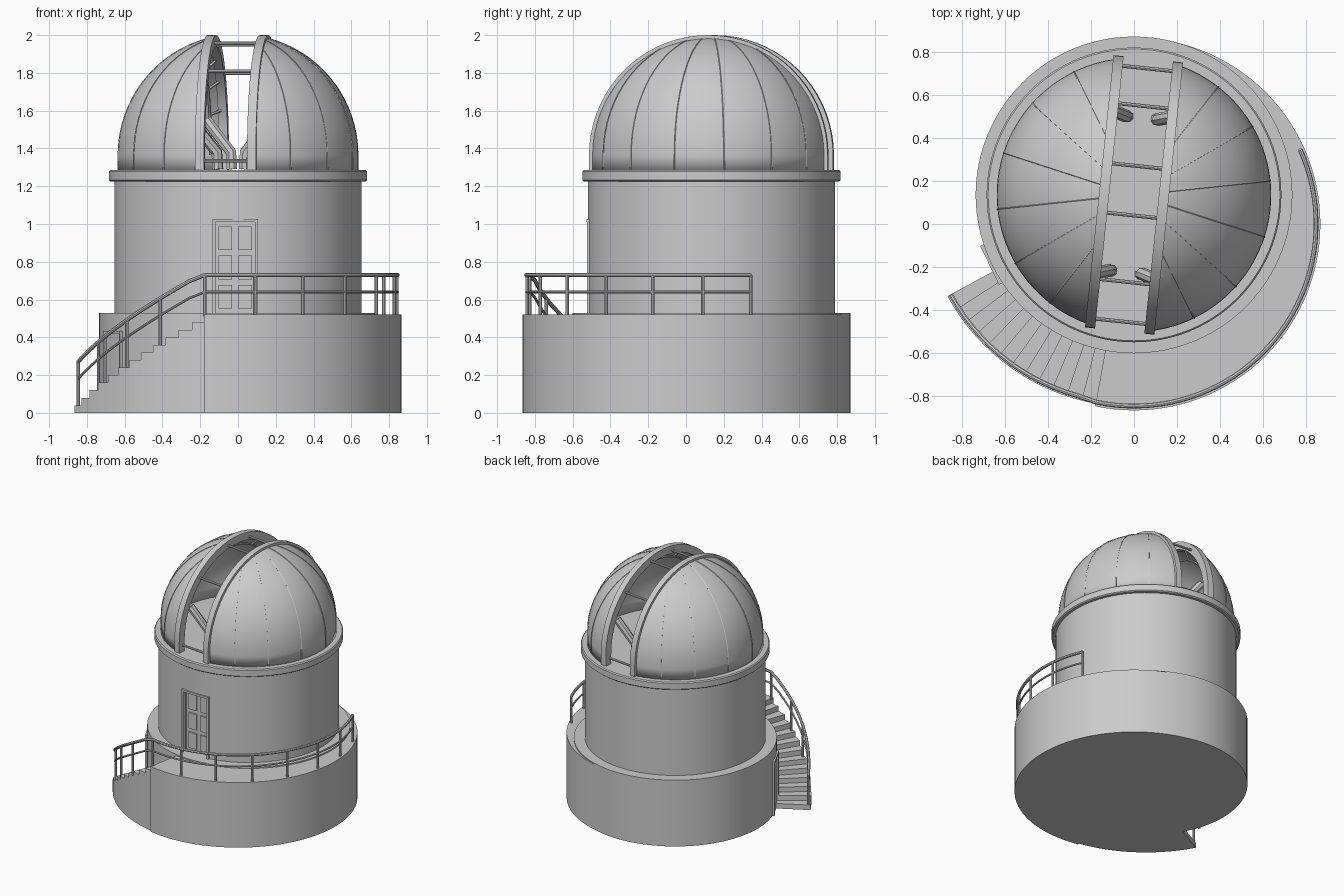
import bpy, bmesh, math
from math import sin, cos, pi, radians, sqrt
from mathutils import Matrix, Vector

if "Cube" in bpy.data.objects:
    bpy.data.objects.remove(bpy.data.objects["Cube"], do_unlink=True)

CY = 0.135                       # tower axis in y
AXIS = Vector((0, CY, 0))
TURN = radians(-6)               # dome rotation
SPRING, DOME_R = 1.365, 0.637    # dome centre height and radius

grey = bpy.data.materials.new("plain_grey")
grey.use_nodes = True
grey.diffuse_color = (0.6, 0.6, 0.6, 1)
grey.node_tree.nodes["Principled BSDF"].inputs["Base Color"].default_value = (0.6, 0.6, 0.6, 1)
parts = []


def finish(name, bm, loc=(0, 0, 0), rot=0.0):
    bmesh.ops.recalc_face_normals(bm, faces=bm.faces)
    me = bpy.data.meshes.new(name)
    bm.to_mesh(me)
    bm.free()
    me.materials.append(grey)
    ob = bpy.data.objects.new(name, me)
    ob.location = loc
    ob.rotation_euler.z = rot
    bpy.context.collection.objects.link(ob)
    parts.append(ob)
    return ob


def lathe_bm(profile, segs=96):
    bm = bmesh.new()
    vs = [bm.verts.new((r, 0, z)) for r, z in profile]
    es = [bm.edges.new(p) for p in zip(vs, vs[1:])]
    bmesh.ops.spin(bm, geom=vs + es, cent=(0, 0, 0), axis=(0, 0, 1),
                   angle=2 * pi, steps=segs)
    bmesh.ops.remove_doubles(bm, verts=bm.verts, dist=1e-4)
    return bm


def prism(name, outline, z0, z1, loc=(0, 0, 0), bm=None):
    own = bm is None
    bm = bm or bmesh.new()
    f = bm.faces.new([bm.verts.new((x, y, z0)) for x, y in outline])
    ext = bmesh.ops.extrude_face_region(bm, geom=[f], use_keep_orig=True)["geom"]
    bmesh.ops.translate(bm, vec=(0, 0, z1 - z0),
                        verts=[g for g in ext if isinstance(g, bmesh.types.BMVert)])
    return finish(name, bm, loc) if own else None


def box(name, centre, size, loc=(0, 0, 0), rot=0.0):
    bm = bmesh.new()
    bmesh.ops.create_cube(bm, size=1, matrix=Matrix.Translation(centre) @ Matrix.Diagonal((*size, 1)))
    return finish(name, bm, loc, rot)


def tube(name, paths, radius, loc=(0, 0, 0), rot=0.0, res=2):
    cu = bpy.data.curves.new(name, "CURVE")
    cu.dimensions = "3D"
    cu.bevel_depth, cu.bevel_resolution, cu.use_fill_caps = radius, res, True
    for pts in paths:
        sp = cu.splines.new("POLY")
        sp.points.add(len(pts) - 1)
        for p, co in zip(sp.points, pts):
            p.co = (*co, 1)
    cu.materials.append(grey)
    ob = bpy.data.objects.new(name, cu)
    ob.location, ob.rotation_euler.z = loc, rot
    bpy.context.collection.objects.link(ob)
    parts.append(ob)
    return ob


def polar(r, deg):
    return (r * cos(radians(deg)), r * sin(radians(deg)))


# Base drum and the wider front terrace
finish("base_drum", lathe_bm([(0, 0), (0.735, 0), (0.735, 0.53), (0, 0.53)]), AXIS)
prism("terrace", [(0, 0.4)] + [polar(0.865, 90 - a) for a in range(0, 193, 3)] + [(-0.1, -0.4)], 0, 0.52)

# Curved staircase, solid to the ground
N, A0, A1 = 12, 208.5, 260.0
bm = bmesh.new()
da = (A1 - A0) / N
for i in range(N):
    a = A0 + i * da
    outline = [polar(0.7, a), polar(0.985, a), polar(0.985, a + da / 2),
               polar(0.985, a + da), polar(0.7, a + da)]
    prism("", outline, 0, 0.52 * (i + 1) / (N + 1), bm=bm)
finish("stairs", bm, AXIS)

# Tower wall with a recessed doorway
tower = finish("tower_wall", lathe_bm([(0, 0.5), (0.655, 0.5), (0.655, 1.25), (0, 1.25)]), AXIS)
cutter = box("door_cutter", (-0.015, -0.52, 0.775), (0.22, 0.1, 0.49))
cutter.hide_render = True
mod = tower.modifiers.new("doorway", "BOOLEAN")
mod.object, mod.solver = cutter, "EXACT"
bpy.context.view_layer.objects.active = tower
bpy.ops.object.modifier_apply(modifier="doorway")
parts.remove(cutter)
bpy.data.objects.remove(cutter, do_unlink=True)

# Front door: two panelled leaves inside a frame
for side, s in (("left", 1), ("right", -1)):
    x = -0.015 + s * 0.053
    for k in range(3):
        box(f"door_panel_{side}_{k}", (x, -0.474, 0.615 + k * 0.155), (0.07, 0.012, 0.125))
    box(f"door_frame_{side}", (-0.015 + s * 0.112, -0.508, 0.775), (0.016, 0.034, 0.5))
box("door_frame_top", (-0.015, -0.51, 1.018), (0.24, 0.034, 0.016))

# Side door beside the foot of the stairs
box("side_door", (0.727, 0, 0.215), (0.012, 0.17, 0.41), AXIS, radians(206))
for s in (-1, 1):
    box("side_door_jamb", (0.73, s * 0.092, 0.215), (0.026, 0.016, 0.43), AXIS, radians(206))
box("side_door_head", (0.733, 0, 0.425), (0.026, 0.2, 0.016), AXIS, radians(206))

# Ring under the dome
finish("dome_ring", lathe_bm([(0, 1.225), (0.675, 1.225), (0.684, 1.232), (0.684, 1.278),
                              (0.677, 1.286), (0, 1.286)]), AXIS)

# Dome halves, cut along the slit
profile = [(DOME_R, 1.28)] + [(DOME_R * cos(radians(a)), SPRING + DOME_R * sin(radians(a)))
                              for a in range(0, 91, 5)]
for side, s in (("left", 1), ("right", -1)):
    bm = lathe_bm(profile)
    bmesh.ops.recalc_face_normals(bm, faces=bm.faces)
    bmesh.ops.bisect_plane(bm, geom=bm.verts[:] + bm.edges[:] + bm.faces[:],
                           plane_co=(s * 0.14, 0, 0), plane_no=(s, 0, 0), clear_inner=True)
    half = finish("dome_half_" + side, bm, AXIS, TURN)
    sol = half.modifiers.new("shell", "SOLIDIFY")
    sol.thickness, sol.offset = 0.025, -1

    # Lip along the slit edge
    bm = bmesh.new()
    path = [(-1, 1.286)] + [(-cos(radians(a)), a) for a in range(0, 181, 5)] + [(1, 1.286)]
    rows = []
    for i, (c, v) in enumerate(path):
        end = i in (0, len(path) - 1)
        row = []
        for x, r in ((0.115, 0.575), (0.162, 0.575), (0.162, 0.635), (0.115, 0.635)):
            z = v if end else SPRING + r * sin(radians(v))
            row.append(bm.verts.new((s * x, c * r, z)))
        rows.append(row)
    for a, b in zip(rows, rows[1:]):
        for j in range(4):
            bm.faces.new((a[j], a[(j + 1) % 4], b[(j + 1) % 4], b[j]))
    bm.faces.new(rows[0])
    bm.faces.new(rows[-1])
    finish("slit_lip_" + side, bm, AXIS, TURN)

    # Raised seams on the shell
    seams = []
    for az in (-58, -36, -12, 12, 36, 58):
        top = math.acos(min(1, 0.16 / (DOME_R * cos(radians(az)))))
        pts = [(*polar(DOME_R, az), 1.286)]
        for k in range(17):
            e = top * k / 16
            x, y = polar(DOME_R * cos(e), az)
            pts.append((x, y, SPRING + DOME_R * sin(e)))
        seams.append([(s * x, y, z) for x, y, z in pts])
    tube("dome_seams_" + side, seams, 0.004, AXIS, TURN, 0)

    # Inner arch rail with ties
    arc = [(s * 0.2, -0.52 * cos(radians(a)), SPRING + 0.52 * sin(radians(a))) for a in range(0, 181, 6)]
    ties = [[p, (s * 0.14, p[1] * 1.13, SPRING + (p[2] - SPRING) * 1.13)] for p in arc[2:-2:3]]
    tube("inner_arch_" + side, [arc] + ties, 0.008, AXIS, TURN, 1)

    # Round braces reaching down to the floor
    braces = [[(s * 0.21, f * 0.40, 1.55), (s * 0.075, f * 0.36, 1.38), (s * 0.07, f * 0.36, 1.29)]
              for f in (-1, 1)]
    tube("floor_braces_" + side, braces, 0.03, AXIS, TURN)

# Cross bars of the slit
bars = [(y, SPRING + sqrt(0.36 - y * y)) for y in (-0.405, -0.095, 0.135, 0.415)]
bars += [(-0.59, 1.335), (0.59, 1.335)]
tube("slit_bars", [[(-0.13, y, z), (0.13, y, z)] for y, z in bars], 0.009, AXIS, TURN)


# Railing: level round the terrace, then down the stairs
def level(deg, z):
    return (*polar(0.845, deg), z)


def slope(t, z):
    x, y = polar(0.968, 258 - t * 49)
    return (x, y + CY, z - 0.46 * t)


def rail(z):
    return [level(a, z) for a in range(24, -103, -3)] + [slope(k / 14, z) for k in range(1, 15)]


tube("hand_rail", [rail(0.73)], 0.011)
tube("middle_rail", [rail(0.64)], 0.007)
posts = [[level(24 - 18 * k, 0.51), level(24 - 18 * k, 0.73)] for k in range(8)]
posts += [[slope(t, 0.47), slope(t, 0.73)] for t in (0.27, 0.52, 0.77, 1)]
tube("rail_posts", posts, 0.009)

# Turn tubes into meshes and smooth everything by angle
bpy.ops.object.select_all(action="DESELECT")
curves = [o for o in parts if o.type == "CURVE"]
for o in curves:
    o.select_set(True)
bpy.context.view_layer.objects.active = curves[0]
bpy.ops.object.convert(target="MESH")
for o in parts:
    o.select_set(True)
bpy.ops.object.shade_smooth_by_angle(angle=radians(35))
